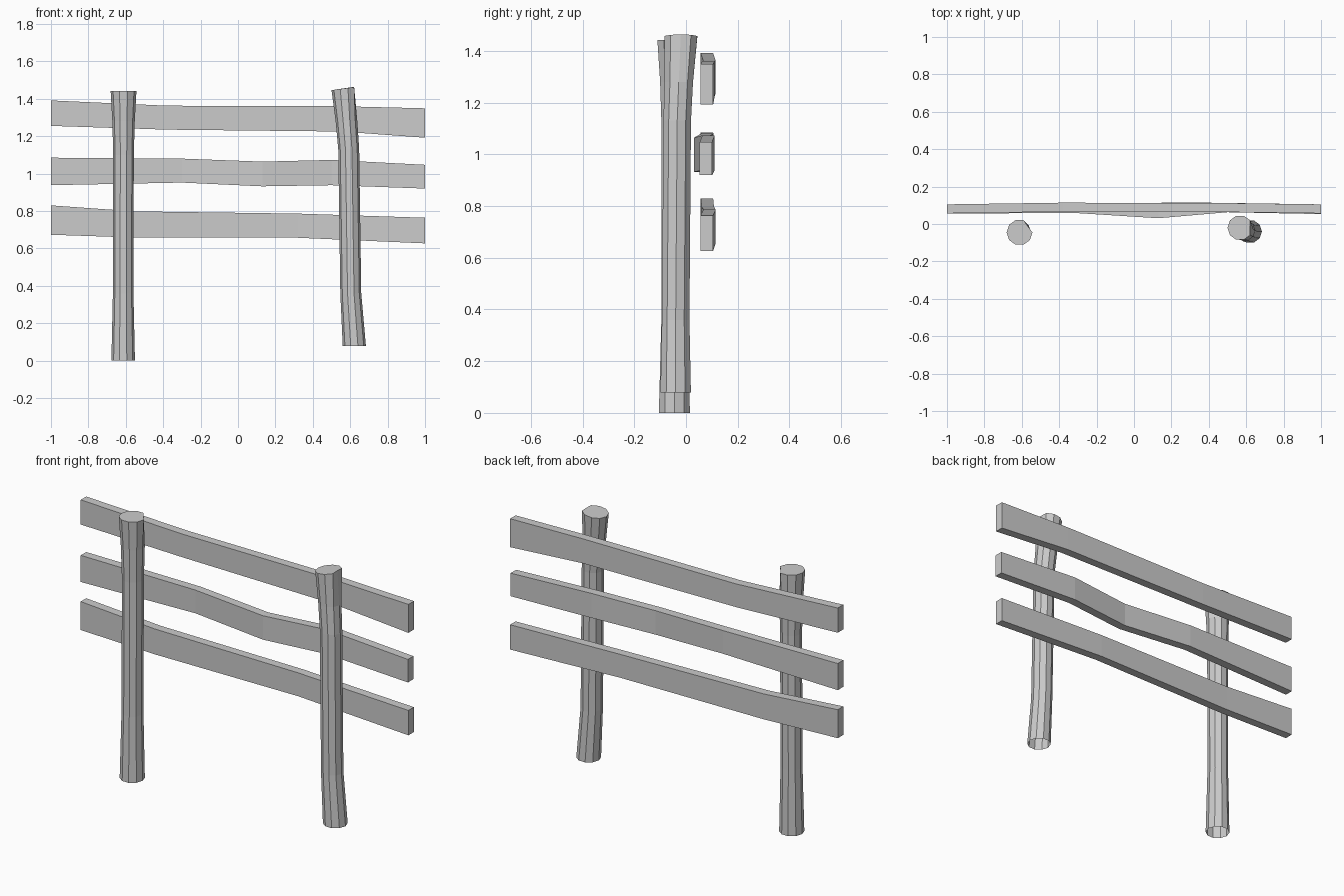
import bpy, bmesh
from math import cos, sin, tau

if "Cube" in bpy.data.objects:
    bpy.data.objects.remove(bpy.data.objects["Cube"])

SIDES = 10


def finish(bm, name):
    bmesh.ops.recalc_face_normals(bm, faces=bm.faces)
    mesh = bpy.data.meshes.new(name)
    bm.to_mesh(mesh)
    bm.free()
    bpy.context.collection.objects.link(bpy.data.objects.new(name, mesh))


def bridge(bm, rings):
    for a, b in zip(rings, rings[1:]):
        n = len(a)
        for i in range(n):
            j = (i + 1) % n
            bm.faces.new((a[i], a[j], b[j], b[i]))


def post(name, sections, top_slope, dent):
    """Loft rings of (x, y, z, radius); open foot, capped top with a small nick."""
    bm = bmesh.new()
    rings = []
    for k, (x, y, z, r) in enumerate(sections):
        last = k == len(sections) - 1
        ring = []
        for i in range(SIDES):
            a = tau * i / SIDES
            rr = r * (0.8 if last and i == dent else 1)
            dz = top_slope * cos(a) * r if last else 0
            ring.append(bm.verts.new((x + rr * cos(a), y + rr * sin(a), z + dz)))
        rings.append(ring)
    bridge(bm, rings)
    top = bm.faces.new(rings[-1])
    finish(bm, name)


def rail(name, sections, thick=0.048):
    """Loft rectangles of (x, front y, bottom z, top z)."""
    bm = bmesh.new()
    rings = [[bm.verts.new((x, yy, zz)) for yy, zz in
              ((y, z0), (y + thick, z0), (y + thick, z1), (y, z1))]
             for x, y, z0, z1 in sections]
    bridge(bm, rings)
    bm.faces.new(rings[0])
    bm.faces.new(rings[-1])
    finish(bm, name)


# Posts
post("left_post", [(-0.614, -0.045, 0, 0.063), (-0.614, -0.043, 0.36, 0.055),
                   (-0.612, -0.042, 1.10, 0.055), (-0.612, -0.043, 1.28, 0.06),
                   (-0.612, -0.045, 1.442, 0.069)], 0, 1)
post("right_post", [(0.622, -0.04, 0.078, 0.062), (0.603, -0.04, 0.36, 0.056),
                    (0.592, -0.034, 1.13, 0.056), (0.58, -0.028, 1.28, 0.058),
                    (0.567, -0.02, 1.455, 0.067)], 0.13, 0)

# Rails
rail("top_rail", [(-1, 0.057, 1.255, 1.391), (-0.38, 0.066, 1.235, 1.363),
                  (0.55, 0.063, 1.225, 1.360), (1, 0.057, 1.192, 1.349)])
rail("middle_rail", [(-1, 0.057, 0.938, 1.085), (-0.30, 0.058, 0.952, 1.080),
                     (0.13, 0.031, 0.932, 1.064), (0.50, 0.063, 0.938, 1.073),
                     (1, 0.053, 0.920, 1.047)])
rail("bottom_rail", [(-1, 0.057, 0.673, 0.830), (-0.55, 0.060, 0.658, 0.798),
                     (0.32, 0.067, 0.657, 0.786), (1, 0.057, 0.627, 0.764)])
